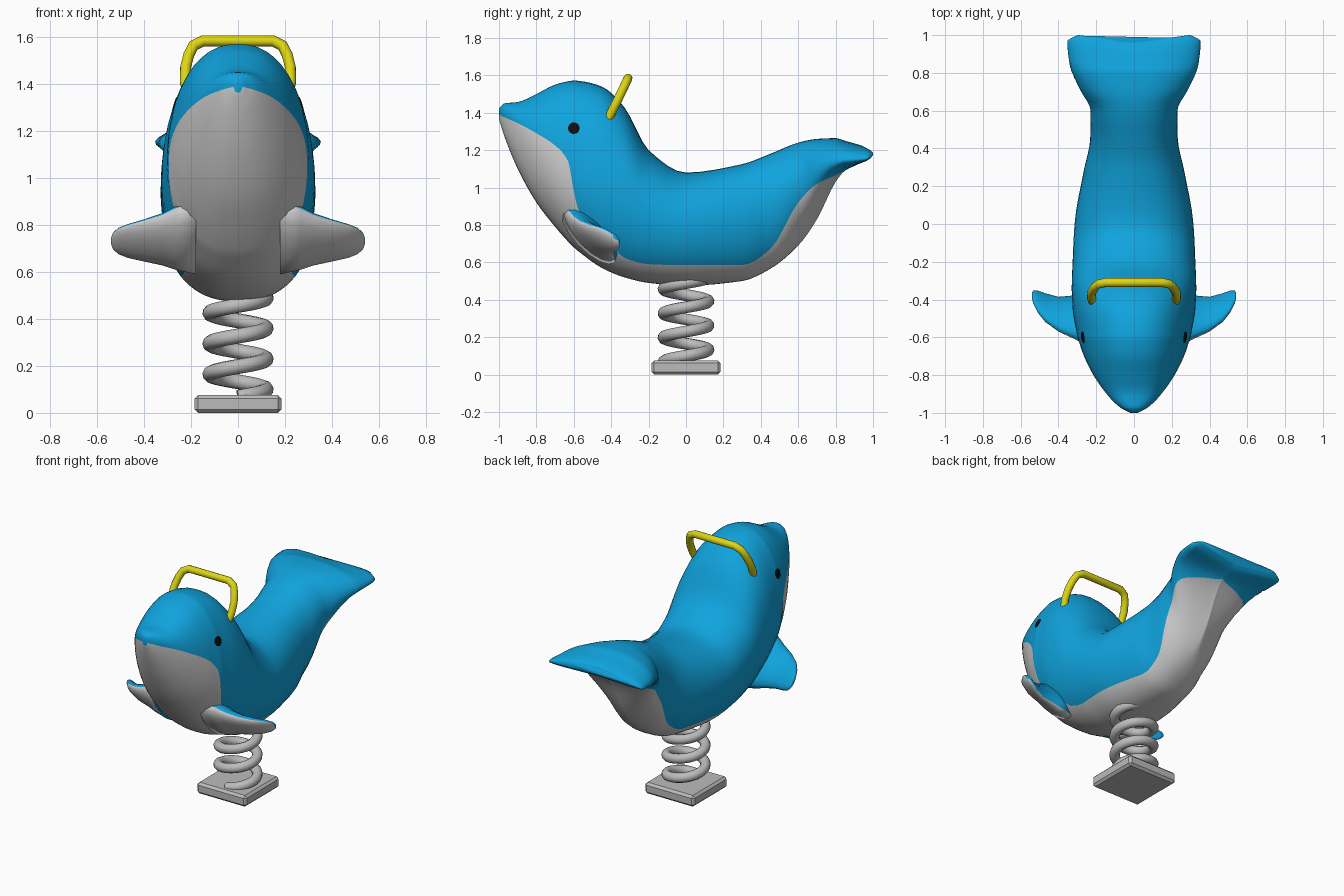
import bpy, bmesh, math
from mathutils import Vector
from mathutils.bvhtree import BVHTree

if "Cube" in bpy.data.objects:
    bpy.data.objects.remove(bpy.data.objects["Cube"])


def material(name, rgb):
    m = bpy.data.materials.new(name)
    m.diffuse_color = (*rgb, 1)
    m.use_nodes = True
    m.node_tree.nodes["Principled BSDF"].inputs["Base Color"].default_value = m.diffuse_color
    return m


BLUE = material("blue", (0.005, 0.37, 0.73))
WHITE = material("off white", (0.62, 0.62, 0.62))
STEEL = material("spring grey", (0.5, 0.5, 0.5))
YELLOW = material("yellow", (0.72, 0.67, 0.008))
BLACK = material("black", (0.004, 0.004, 0.004))


def finish(name, bm, mats, smooth=True):
    bmesh.ops.remove_doubles(bm, verts=bm.verts, dist=0.0004)
    bmesh.ops.recalc_face_normals(bm, faces=bm.faces)
    for f in bm.faces:
        f.smooth = smooth
    me = bpy.data.meshes.new(name)
    bm.to_mesh(me)
    bm.free()
    for m in mats:
        me.materials.append(m)
    ob = bpy.data.objects.new(name, me)
    bpy.context.collection.objects.link(ob)
    return ob


def loft(rings, is_white, cap_start=0):
    """Skin closed rings; material 1 where is_white(segment index)."""
    bm = bmesh.new()
    vs = [[bm.verts.new(p) for p in r] for r in rings]
    n = len(rings[0])
    for a, b in zip(vs, vs[1:]):
        for i in range(n):
            j = (i + 1) % n
            f = bm.faces.new((a[i], a[j], b[j], b[i]))
            f.material_index = 1 if is_white(i) else 0
    bm.faces.new(vs[0]).material_index = cap_start
    bm.faces.new(vs[-1])
    return bm


def tube(name, pts, radius, mat, smooth_path=False):
    cu = bpy.data.curves.new(name, 'CURVE')
    cu.dimensions = '3D'
    cu.bevel_depth = radius
    cu.bevel_resolution = 3
    cu.use_fill_caps = True
    sp = cu.splines.new('POLY')
    sp.points.add(len(pts) - 1)
    for p, co in zip(sp.points, pts):
        p.co = (*co, 1)
    sp.use_smooth = True
    cu.materials.append(mat)
    ob = bpy.data.objects.new(name, cu)
    bpy.context.collection.objects.link(ob)
    return ob


# Body sections: y, bottom z, top z, half width, z of widest point, colour seam z
KEYS = [
    (-1.0, 1.365, 1.425, .02, 1.40, 1.39),
    (-.97, 1.27, 1.45, .075, 1.39, 1.375),
    (-.9, 1.10, 1.457, .145, 1.34, 1.345),
    (-.8, .92, 1.50, .215, 1.25, 1.29),
    (-.7, .79, 1.55, .265, 1.15, 1.225),
    (-.63, .71, 1.568, .29, 1.10, 1.14),
    (-.60, .68, 1.572, .30, 1.08, .98),
    (-.57, .655, 1.57, .305, 1.06, .87),
    (-.45, .57, 1.54, .325, 1.0, .76),
    (-.33, .52, 1.43, .33, .95, .625),
    (-.2, .49, 1.2, .325, .87, .59),
    (0, .475, 1.08, .315, .80, .585),
    (.3, .50, 1.125, .262, .82, .585),
    (.45, .565, 1.18, .232, .90, .67),
    (.6, .69, 1.24, .23, 1.03, .92),
    (.7, .83, 1.26, .28, 1.10, 1.02),
    (.8, 1.03, 1.264, .328, 1.13, 1.065),
    (.85, 1.09, 1.25, .345, 1.14, 1.09),
    (.93, 1.13, 1.225, .355, 1.15, 1.13),
    (.96, 1.155, 1.205, .30, 1.175, 1.155),
]


def slope(k, c):
    # monotone slope so that the interpolation never overshoots
    if k == 0 or k == len(KEYS) - 1:
        k = min(max(k, 1), len(KEYS) - 1)
        return (KEYS[k][c] - KEYS[k - 1][c]) / (KEYS[k][0] - KEYS[k - 1][0])
    a = (KEYS[k][c] - KEYS[k - 1][c]) / (KEYS[k][0] - KEYS[k - 1][0])
    b = (KEYS[k + 1][c] - KEYS[k][c]) / (KEYS[k + 1][0] - KEYS[k][0])
    return 2 * a * b / (a + b) if a * b > 0 else 0


def section(k, t):
    h = KEYS[k + 1][0] - KEYS[k][0]
    out = [KEYS[k][0] + h * t]
    for c in range(1, 6):
        p, q, m, n = KEYS[k][c], KEYS[k + 1][c], slope(k, c) * h, slope(k + 1, c) * h
        out.append(p + m * t + (3 * (q - p) - 2 * m - n) * t * t + (2 * (p - q) + m + n) * t ** 3)
    return out


def step(x):
    x = min(max(x, 0), 1)
    return x * x * (3 - 2 * x)


LOW, HIGH = 9, 15   # segments below and above the seam on each side


def body_ring(y, bot, top, w, zw, seam):
    if seam > zw:
        s = math.asin(min(1, (seam - zw) / (top - zw)))
    else:
        s = -math.asin(min(1, (zw - seam) / (zw - bot)))
    q = math.pi / 2
    angs = [-q + (s + q) * i / LOW for i in range(LOW)]
    angs += [s + (q - s) * i / HIGH for i in range(HIGH + 1)]
    pw = .85 + 1.7 * step((y - .5) / .3)
    half = []
    for a in angs:
        x = w * max(0, math.cos(a)) ** (pw if a < 0 else .87)
        z = zw + math.sin(a) * ((top - zw) if a > 0 else (zw - bot))
        notch = .04 * min(1, x / .29) * step((y - .8) / .16)
        half.append((x, y + notch, z))
    return half + [(-x, yy, z) for x, yy, z in reversed(half[1:-1])]


SUB = 4
rings = [body_ring(*section(k, i / SUB)) for k in range(len(KEYS) - 1) for i in range(SUB)]
rings.append(body_ring(*section(len(KEYS) - 2, 1)))
N = len(rings[0])
bm = loft(rings, lambda i: i < LOW or i >= N - LOW)
body = finish("body", bm, [BLUE, WHITE])

# Fins: x, front-upper edge (y, z), rear-lower edge (y, z), half thickness
FIN = [
    (.18, -.66, .90, -.38, .60, .08), (.27, -.62, .87, -.38, .62, .07),
    (.32, -.60, .845, -.385, .635, .055), (.40, -.565, .82, -.39, .65, .042),
    (.47, -.515, .80, -.37, .665, .034), (.51, -.465, .785, -.355, .68, .027),
    (.533, -.42, .765, -.355, .70, .018), (.541, -.39, .745, -.365, .72, .008),
]
M = 16
fin_rings = []
for x, y1, z1, y2, z2, th in FIN:
    c, d = Vector((x, (y1 + y2) / 2, (z1 + z2) / 2)), Vector((0, (y1 - y2) / 2, (z1 - z2) / 2))
    n = Vector((0, d.z, -d.y)).normalized() * th
    fin_rings.append([c + d * math.cos(2 * math.pi * i / M) + n * math.sin(2 * math.pi * i / M)
                      for i in range(M)])
fins = finish("side_fins", loft(fin_rings, lambda i: i >= M // 2), [BLUE, WHITE])
fins.modifiers.new("mirror", 'MIRROR')

# Eyes: thin discs laid on the head surface
tree = BVHTree.FromPolygons([v.co for v in body.data.vertices],
                            [p.vertices[:] for p in body.data.polygons])
bm = bmesh.new()


def on_head(dy, dz):
    hit, nor, _, _ = tree.ray_cast(Vector((1, -.6 + dy, 1.315 + dz)), Vector((-1, 0, 0)))
    return bm.verts.new(hit + Vector((.005, 0, .002)))


mid = on_head(0, 0)
rim = [on_head(.031 * math.cos(t * math.pi / 8), .031 * math.sin(t * math.pi / 8)) for t in range(16)]
for i in range(16):
    bm.faces.new((mid, rim[i], rim[(i + 1) % 16]))
eyes = finish("eyes", bm, [BLACK])
for f in eyes.data.polygons:
    if f.normal.x < 0:
        f.flip()
eyes.modifiers.new("mirror", 'MIRROR')

# Handlebar
side = [(.21, -.425, 1.345), (.225, -.392, 1.415), (.223, -.362, 1.475),
        (.21, -.338, 1.525), (.19, -.319, 1.565), (.15, -.31, 1.585)]
tube("handlebar", side + [(-x, y, z) for x, y, z in reversed(side)], .024, YELLOW)

# Coil spring
coil = []
for i in range(112):
    a = -math.pi / 2 + i * math.pi / 16
    coil.append((.12 * math.cos(a), .12 * math.sin(a), .10 + .13 * a / (2 * math.pi)))
tube("spring", coil, .032, STEEL)

# Base plate
bm = bmesh.new()
bmesh.ops.create_cube(bm, size=1)
for v in bm.verts:
    v.co = (v.co.x * .37, v.co.y * .37, (v.co.z + .5) * .076)
bmesh.ops.bevel(bm, geom=bm.edges[:], offset=.015, segments=1, affect='EDGES')
finish("base_plate", bm, [STEEL], smooth=False)
